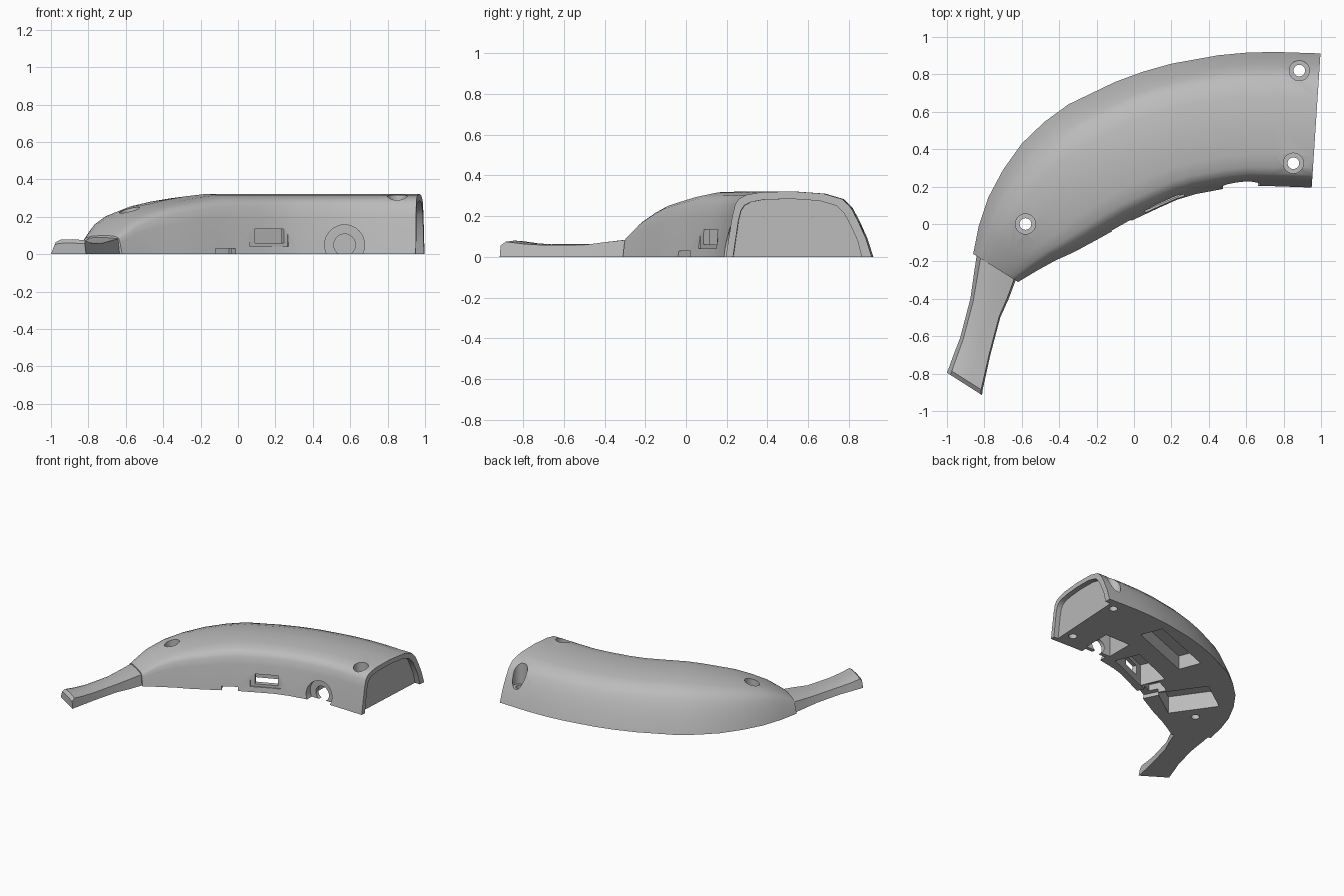
import bpy, bmesh, math
from mathutils import Matrix, Vector

cube = bpy.data.objects.get("Cube")
if cube:
    bpy.data.objects.remove(cube)

grey = bpy.data.materials.new("plain grey")
grey.use_nodes = True
GREY = (0.5, 0.5, 0.5, 1)
grey.diffuse_color = GREY
grey.node_tree.nodes["Principled BSDF"].inputs["Base Color"].default_value = GREY


def finish(bm, name):
    bmesh.ops.recalc_face_normals(bm, faces=bm.faces)
    mesh = bpy.data.meshes.new(name)
    bm.to_mesh(mesh)
    bm.free()
    mesh.materials.append(grey)
    obj = bpy.data.objects.new(name, mesh)
    bpy.context.collection.objects.link(obj)
    return obj


def loft(name, stations, profile, base=0.0):
    """Skin an arch profile across stations (outer x, y, inner x, y, height)."""
    bm = bmesh.new()
    rings = []
    for ox, oy, ix, iy, h in stations:
        outer, inner = Vector((ox, oy, 0)), Vector((ix, iy, 0))
        ring = []
        for t, k in profile:
            p = outer.lerp(inner, t)
            p.z = h * k if k else base
            ring.append(bm.verts.new(p))
        rings.append(ring)
    n = len(profile)
    for a, b in zip(rings, rings[1:]):
        for i in range(n):
            j = (i + 1) % n
            bm.faces.new((a[i], a[j], b[j], b[i]))
    bm.faces.new(rings[0])
    bm.faces.new(rings[-1])
    return finish(bm, name)


def box(name, center, size, z0, z1, angle=0):
    bm = bmesh.new()
    place = (Matrix.Translation((center[0], center[1], (z0 + z1) / 2))
             @ Matrix.Rotation(math.radians(angle), 4, 'Z')
             @ Matrix.Diagonal((size[0], size[1], z1 - z0, 1)))
    bmesh.ops.create_cube(bm, size=1, matrix=place)
    return finish(bm, name)


def cylinder(name, center, radius, depth, axis='Z'):
    bm = bmesh.new()
    turn = Matrix.Rotation(math.pi / 2, 4, 'X') if axis == 'Y' else Matrix()
    bmesh.ops.create_cone(bm, cap_ends=True, segments=32, radius1=radius, radius2=radius,
                          depth=depth, matrix=Matrix.Translation(center) @ turn)
    return finish(bm, name)


def cut(target, cutter):
    mod = target.modifiers.new("cut", 'BOOLEAN')
    mod.operation, mod.solver, mod.object = 'DIFFERENCE', 'EXACT', cutter
    bpy.context.view_layer.objects.active = target
    bpy.ops.object.modifier_apply(modifier=mod.name)
    bpy.data.objects.remove(cutter)


# Curved half shell
shell_profile = [(0, 0), (.04, .28), (.09, .53), (.14, .74), (.2, .88), (.33, .965), (.55, 1),
                 (.76, .985), (.86, .945), (.91, .885), (.935, .8), (.955, .62), (1, 0)]
shell_path = [
    (-.86, -.16, -.62, -.31, .1), (-.83, -.01, -.52, -.25, .18), (-.78, .14, -.42, -.195, .23),
    (-.7, .29, -.32, -.15, .265), (-.6, .43, -.2, -.085, .291), (-.48, .545, -.11, -.035, .31),
    (-.35, .64, -.03, .01, .322), (-.1, .76, .13, .085, .322), (.05, .815, .23, .13, .322),
    (.2, .857, .33, .16, .322), (.45, .902, .49, .19, .322), (.6, .916, .61, .204, .322),
    (.75, .92, .75, .202, .322), (.997, .912, .95, .195, .322)]
shell = loft("curved_shell", shell_path, shell_profile)

# Shallow recess in the open end
recess_path = [(.95, .87, .914, .23, .285), (1.05, .865, 1.01, .225, .285)]
cut(shell, loft("end_recess", recess_path, shell_profile, -.02))

# Pockets in the underside
pockets = [((.57, .385), (.22, .22), .17, 0),
           ((.165, .265), (.4, .2), .17, 23),
           ((.19, .64), (.57, .18), .11, 21),
           ((-.38, .16), (.3, .38), .135, 35),
           ((-.08, .13), (.14, .14), .08, 26)]
for center, size, top, angle in pockets:
    cut(shell, box("pocket", center, size, -.02, top, angle))

# Switch window, with a stepped frame, and the small wire notch
cut(shell, box("window_frame", (.175, .085), (.225, .066), .04, .155, 23))
cut(shell, box("window_slot", (.172, .11), (.17, .22), .06, .135, 23))
cut(shell, box("wire_notch", (-.08, .02), (.12, .2), -.02, .03, 26))

# Round cable port
cut(shell, cylinder("port_recess", (.57, .18, .05), .107, .13, 'Y'))
cut(shell, cylinder("port_hole", (.57, .22, .05), .058, .2, 'Y'))

# Counterbored screw holes
for x, y, floor in [(.884, .82, .12), (.852, .325, .16), (-.58, 0, .12)]:
    cut(shell, cylinder("screw_head", (x, y, floor + .25), .054, .5))
    cut(shell, cylinder("screw_hole", (x, y, .1), .031, .5))

# Tapered stem with a chamfered tip
stem_profile = [(0, 0), (.1, .82), (.24, .97), (.6, 1), (.96, .93), (1, 0)]
stem_path = [(-.84, -.16, -.625, -.28, .092), (-.855, -.26, -.67, -.4, .078),
             (-.875, -.4, -.715, -.5, .064), (-.93, -.61, -.768, -.7, .062),
             (-.965, -.7, -.79, -.8, .068), (-.992, -.775, -.81, -.89, .08),
             (-1, -.795, -.812, -.915, .06)]
stem = loft("stem", stem_path, stem_profile)

for obj in (shell, stem):
    bpy.ops.object.select_all(action='DESELECT')
    obj.select_set(True)
    bpy.context.view_layer.objects.active = obj
    bpy.ops.object.shade_smooth_by_angle(angle=math.radians(35))
